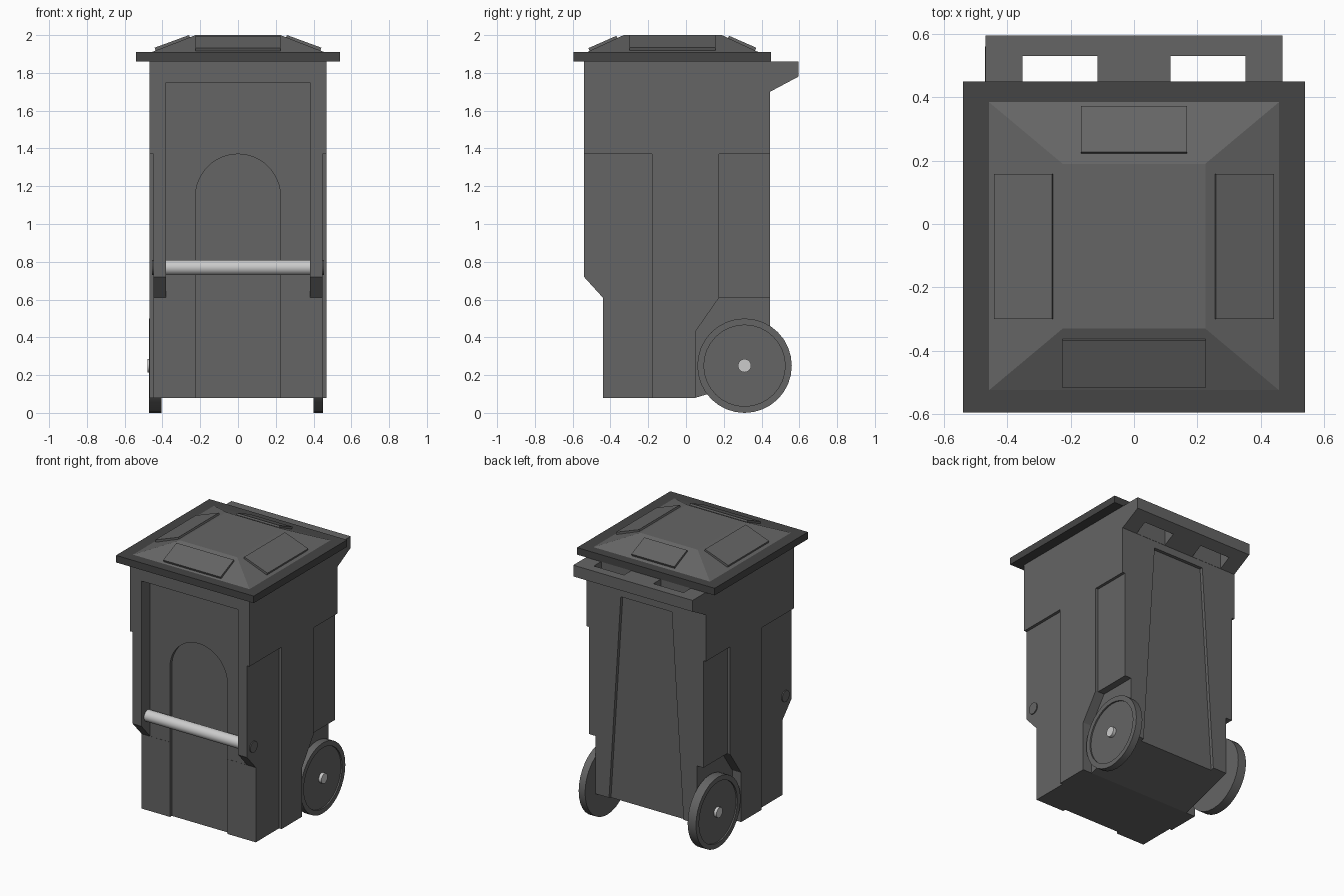
import bpy, bmesh, math
from mathutils import Vector

if "Cube" in bpy.data.objects:
    bpy.data.objects.remove(bpy.data.objects["Cube"])


def material(name, v):
    m = bpy.data.materials.new(name)
    m.diffuse_color = (v, v, v, 1)
    m.use_nodes = True
    m.node_tree.nodes["Principled BSDF"].inputs["Base Color"].default_value = m.diffuse_color
    return m


BODY = material("dark_plastic", 0.13)
RIM = material("rim_plastic", 0.06)
METAL = material("metal", 0.6)


def finish(name, bm, mat):
    bmesh.ops.recalc_face_normals(bm, faces=bm.faces)
    me = bpy.data.meshes.new(name)
    bm.to_mesh(me)
    bm.free()
    ob = bpy.data.objects.new(name, me)
    bpy.context.collection.objects.link(ob)
    me.materials.append(mat)
    return ob


def loft(name, lower, upper, mat=BODY):
    """Closed solid between two matching loops."""
    bm = bmesh.new()
    a = [bm.verts.new(p) for p in lower]
    b = [bm.verts.new(p) for p in upper]
    n = len(a)
    bm.faces.new(a)
    bm.faces.new(b)
    for i in range(n):
        j = (i + 1) % n
        bm.faces.new((a[i], a[j], b[j], b[i]))
    return finish(name, bm, mat)


def prism(name, pts, axis, lo, hi, mat=BODY):
    """Extrude a 2D profile along x (profile is y,z) or y (profile is x,z)."""
    put = (lambda p, d: (d, p[0], p[1])) if axis == 'x' else (lambda p, d: (p[0], d, p[1]))
    return loft(name, [put(p, lo) for p in pts], [put(p, hi) for p in pts], mat)


def box(name, x0, x1, y0, y1, z0, z1, mat=BODY):
    return prism(name, [(y0, z0), (y1, z0), (y1, z1), (y0, z1)], 'x', x0, x1, mat)


def circle(y, z, r, n):
    return [(y + r * math.cos(2 * math.pi * i / n), z + r * math.sin(2 * math.pi * i / n)) for i in range(n)]


def smooth(ob):
    bpy.ops.object.select_all(action='DESELECT')
    ob.select_set(True)
    bpy.context.view_layer.objects.active = ob
    bpy.ops.object.shade_smooth_by_angle(angle=math.radians(35))


def cut(ob, cutter):
    cutter.hide_render = True
    mod = ob.modifiers.new("cut", 'BOOLEAN')
    mod.operation = 'DIFFERENCE'
    mod.solver = 'EXACT'
    mod.object = cutter
    bpy.context.view_layer.objects.active = ob
    bpy.ops.object.modifier_apply(modifier=mod.name)
    bpy.data.objects.remove(cutter)


# Body: side profile with front overhang and raised rear underside
body = prism("bin_body", [(-.54, 1.86), (-.54, .72), (-.44, .61), (-.44, .08),
                          (.05, .08), (.445, .2), (.445, 1.86)], 'x', -.468, .468)

# Deep front recess between the posts, and the shallow arched one inside it
cut(body, box("front_cut", -.38, .38, -.7, -.441, .5, 1.75))
arch = [(.225 * math.cos(math.pi * i / 24), 1.145 + .225 * math.sin(math.pi * i / 24)) for i in range(25)]
cut(body, prism("arch_cut", [(.225, -.1)] + arch + [(-.225, -.1)], 'y', -.7, -.42))

# Tapered back recess
cut(body, prism("back_cut", [(-.305, .0), (.305, .0), (.2, 1.65), (-.2, 1.65)], 'y', .422, .7))

# Stepped side corners and wheel wells
well = [(.05, -.1), (.05, .43), (.175, .61), (.7, .61), (.7, -.1)]
for s in (-1, 1):
    lo, hi = sorted((s * .448, s * .7))
    cut(body, box("side_front_cut", lo, hi, -.7, -.18, -.1, 1.37))
    cut(body, box("side_back_cut", lo, hi, .175, .7, -.1, 1.37))
    lo, hi = sorted((s * .398, s * .7))
    cut(body, prism("well_cut", well, 'x', lo, hi))

# Front lift bar with end plugs
smooth(prism("lift_bar", circle(-.47, .77, .04, 32), 'x', -.4, .4, METAL))
for s, side in ((-1, "left"), (1, "right")):
    lo, hi = sorted((s * .42, s * .455))
    prism("bar_plug_" + side, circle(-.47, .77, .04, 32), 'x', lo, hi)

# Wheels with a shallow dished outer face, and the axle
for side, inner, outer in (("left", -.405, -.47), ("right", .4, .45)):
    lo, hi = sorted((inner, outer))
    wheel = prism("wheel_" + side, circle(.31, .25, .25, 32), 'x', lo, hi)
    s = 1 if outer > 0 else -1
    lo, hi = sorted((outer - s * .01, outer + s * .1))
    cut(wheel, prism("dish_cut", circle(.31, .25, .215, 32), 'x', lo, hi))
    smooth(wheel)
smooth(prism("axle", circle(.31, .25, .035, 24), 'x', -.48, .462, METAL))

# Rear grab handle: wedge with two hand holes
handle = prism("rear_handle", [(.44, 1.86), (.595, 1.86), (.595, 1.78), (.445, 1.7), (.44, 1.7)],
               'x', -.468, .468)
for s in (-1, 1):
    lo, hi = sorted((s * .115, s * .352))
    cut(handle, box("hole_cut", lo, hi, .446, .53, 1.5, 2))

# Lid: rim slab and raised hipped top
box("lid_rim", -.54, .54, -.595, .45, 1.86, 1.91, RIM)


def rect(x, y0, y1, z):
    return [(-x, y0, z), (x, y0, z), (x, y1, z), (-x, y1, z)]


loft("lid_top", rect(.47, -.535, .395, 1.905), rect(.225, -.33, .19, 2.0))


# Raised panels lying on the four lid slopes
def lid_panel(name, x0, x1, y0, y1, grad, origin):
    gx, gy = grad
    nrm = Vector((-gx, -gy, 1)).normalized()
    base = [Vector((x, y, 1.91 + gx * (x - origin[0]) + gy * (y - origin[1])))
            for x, y in ((x0, y0), (x1, y0), (x1, y1), (x0, y1))]
    loft(name, [p - nrm * .005 for p in base], [p + nrm * .012 for p in base])


ky, kx = .09 / .205, .09 / .245
lid_panel("lid_panel_front", -.225, .225, -.512, -.363, (0, ky), (0, -.535))
lid_panel("lid_panel_back", -.168, .168, .223, .367, (0, -ky), (0, .395))
lid_panel("lid_panel_right", .255, .437, -.3, .157, (-kx, 0), (.47, 0))
lid_panel("lid_panel_left", -.437, -.255, -.3, .157, (kx, 0), (-.47, 0))
